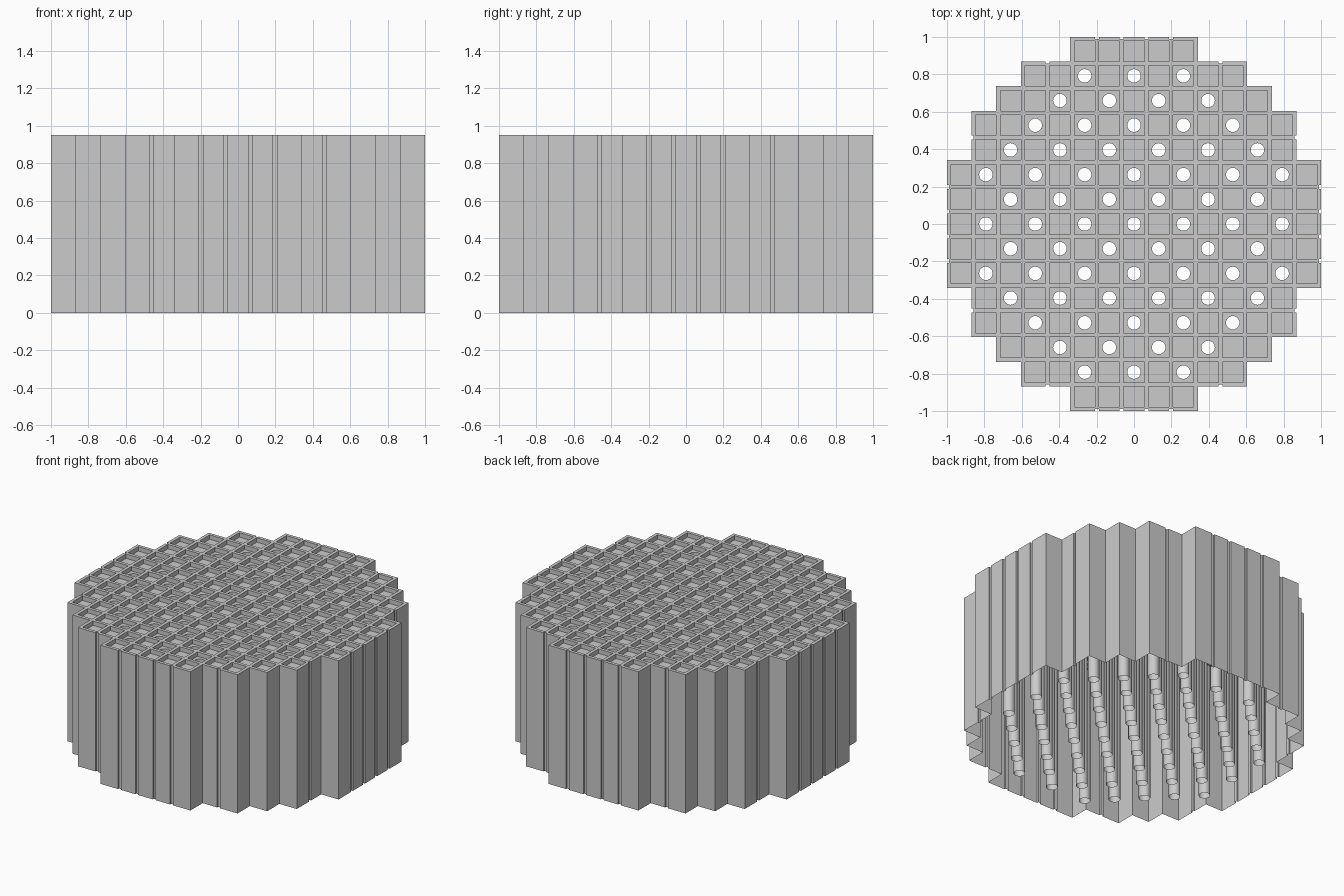
import bpy, bmesh, math

if "Cube" in bpy.data.objects:
    bpy.data.objects.remove(bpy.data.objects["Cube"])

PITCH, HALF, BAR = 0.132, 0.055, 0.011   # cell spacing, pocket half size, half bar width
H, DEPTH = 0.95, 0.03                    # total height, pocket depth
R, SEG = 0.036, 24                       # tube radius and sides
REACH = [7, 7, 7, 6, 6, 5, 4, 2]         # cells either side of the middle, per row

cells = {(i, j) for j in range(-7, 8) for i in range(-REACH[abs(j)], REACH[abs(j)] + 1)}


def has_tube(i, j):
    a, b = abs(i), abs(j)
    return (i + j) % 2 == 0 and a < 7 and b < 7 and a + b <= 8


def lo(t):
    """Lower edge of strip t: each cell is a pocket strip followed by two half bars."""
    c, k = divmod(t, 3)
    return c * PITCH + (-HALF, HALF, HALF + BAR)[k]


def make(name, faces, dissolve=False):
    bm = bmesh.new()
    for f in faces:
        bm.faces.new([bm.verts.new(p) for p in f])
    bmesh.ops.remove_doubles(bm, verts=bm.verts, dist=1e-4)
    if dissolve:
        bmesh.ops.dissolve_limit(bm, angle_limit=0.01, verts=bm.verts, edges=bm.edges)
    me = bpy.data.meshes.new(name)
    bm.to_mesh(me)
    bm.free()
    ob = bpy.data.objects.new(name, me)
    bpy.context.collection.objects.link(ob)
    return ob


# Footprint: a frame around every cell, with small notches between cells on the rim
tiles = {(3 * i + a, 3 * j + b) for i, j in cells for a in range(-2, 3) for b in range(-2, 3)}
for i, j in cells:
    for s in (-1, 1):
        if (i + 1, j) in cells and not {(i, j + s), (i + 1, j + s)} & cells:
            tiles -= {(3 * i + 1, 3 * j + 2 * s), (3 * i + 2, 3 * j + 2 * s)}
        if (i, j + 1) in cells and not {(i + s, j), (i + s, j + 1)} & cells:
            tiles -= {(3 * i + 2 * s, 3 * j + 1), (3 * i + 2 * s, 3 * j + 2)}
pockets = {(3 * i, 3 * j) for i, j in cells}

# Lattice top, and outer wall along every open tile side
top, wall = [], []
for u, v in tiles:
    x0, x1, y0, y1 = lo(u), lo(u + 1), lo(v), lo(v + 1)
    if (u, v) not in pockets:
        top.append([(x0, y0, H), (x1, y0, H), (x1, y1, H), (x0, y1, H)])
    for du, dv, a, b in ((0, -1, (x0, y0), (x1, y0)), (1, 0, (x1, y0), (x1, y1)),
                         (0, 1, (x1, y1), (x0, y1)), (-1, 0, (x0, y1), (x0, y0))):
        if (u + du, v + dv) not in tiles:
            wall.append([(*a, 0), (*b, 0), (*b, H), (*a, H)])

# Pockets with floors, and tubes hanging from the drilled ones
pocket, tube = [], []
ring = [(math.cos(2 * math.pi * k / SEG), math.sin(2 * math.pi * k / SEG)) for k in range(SEG)]
zf = H - DEPTH
for i, j in cells:
    cx, cy = i * PITCH, j * PITCH
    q = [(cx + a * HALF, cy + b * HALF) for a, b in ((-1, -1), (1, -1), (1, 1), (-1, 1))]
    for k in range(4):
        a, b = q[k], q[(k + 1) % 4]
        pocket.append([(*b, zf), (*a, zf), (*a, H), (*b, H)])
    if not has_tube(i, j):
        pocket.append([(*p, zf) for p in q])
        continue
    inner = [(cx + R * c, cy + R * s) for c, s in ring]
    outer = [(cx + HALF * c / max(abs(c), abs(s)), cy + HALF * s / max(abs(c), abs(s))) for c, s in ring]
    for k in range(SEG):
        n = (k + 1) % SEG
        pocket.append([(*inner[k], zf), (*outer[k], zf), (*outer[n], zf), (*inner[n], zf)])
        tube.append([(*inner[k], 0), (*inner[n], 0), (*inner[n], zf), (*inner[k], zf)])

make("lattice_top", top)
make("outer_wall", wall, True)
make("pockets", pocket)
tubes = make("tubes", tube)
tubes.data.polygons.foreach_set("use_smooth", [True] * len(tubes.data.polygons))
